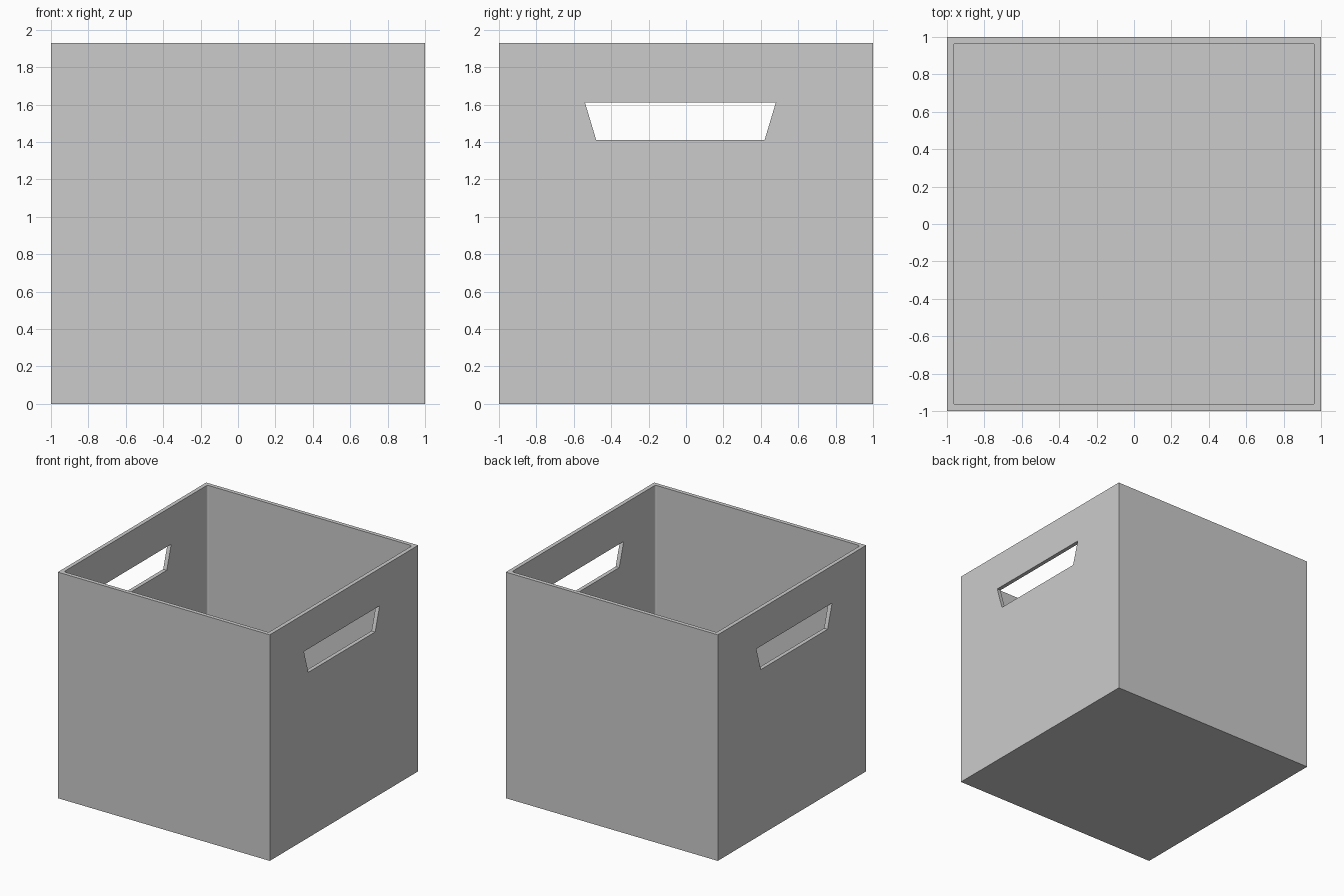
import bpy, bmesh

if "Cube" in bpy.data.objects:
    bpy.data.objects.remove(bpy.data.objects["Cube"])

HEIGHT, WALL = 1.928, 0.034


def make_object(name, bm):
    bmesh.ops.recalc_face_normals(bm, faces=bm.faces)
    mesh = bpy.data.meshes.new(name)
    bm.to_mesh(mesh)
    bm.free()
    obj = bpy.data.objects.new(name, mesh)
    bpy.context.collection.objects.link(obj)
    return obj


def prism(name, points, direction, bevel=0.0):
    bm = bmesh.new()
    face = bm.faces.new([bm.verts.new(p) for p in points])
    ext = bmesh.ops.extrude_face_region(bm, geom=[face])
    verts = [g for g in ext["geom"] if isinstance(g, bmesh.types.BMVert)]
    bmesh.ops.translate(bm, verts=verts, vec=direction)
    if bevel:
        uprights = [e for e in bm.edges
                    if abs(e.verts[0].co.z - e.verts[1].co.z) > 0.1]
        bmesh.ops.bevel(bm, geom=uprights, offset=bevel, segments=3,
                        profile=0.5, affect='EDGES')
    return make_object(name, bm)


def square(r, z):
    return [(-r, -r, z), (r, -r, z), (r, r, z), (-r, r, z)]


# Outer box
box = prism("storage_box", square(1, 0), (0, 0, HEIGHT))

# Hollow interior with slightly rounded upright corners
cavity = prism("cavity_cutter", square(1 - WALL, WALL), (0, 0, 2.2), 0.015)

# Tapered hand hole through both side walls
outline = [(-0.48, 1.41), (0.42, 1.41), (0.48, 1.61), (-0.54, 1.61)]
hand_hole = prism("hand_hole_cutter", [(-1.2, y, z) for y, z in outline], (2.4, 0, 0))

# Cut, apply and remove the cutters
for cutter in (cavity, hand_hole):
    mod = box.modifiers.new(cutter.name, 'BOOLEAN')
    mod.operation = 'DIFFERENCE'
    mod.solver = 'EXACT'
    mod.object = cutter
    bpy.context.view_layer.objects.active = box
    bpy.ops.object.modifier_apply(modifier=mod.name)
    bpy.data.objects.remove(cutter)
